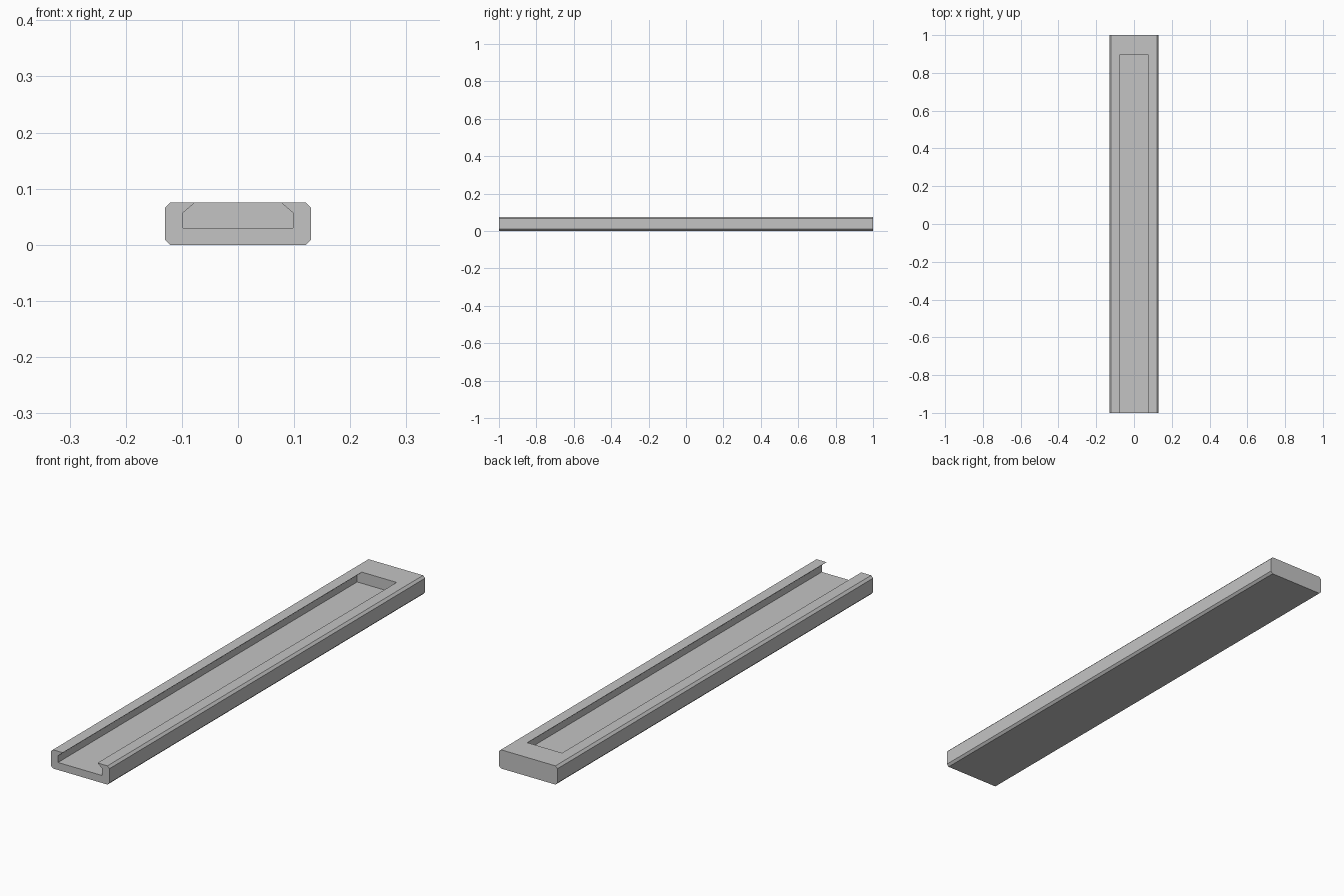
import bpy
import bmesh

default = bpy.data.objects.get("Cube")
if default:
    bpy.data.objects.remove(default, do_unlink=True)

# Overall sizes
HALF_W, HEIGHT, HALF_L, BEVEL = 0.13, 0.075, 1.0, 0.009
FLOOR, WALL_TOP = 0.03, 0.057
SLOT_HALF, LIP_HALF, SLOT_END = 0.098, 0.077, 0.895
OVER = 0.05

grey = bpy.data.materials.new("plain grey")
grey.use_nodes = True
colour = (0.55, 0.55, 0.55, 1)
grey.diffuse_color = colour
grey.node_tree.nodes["Principled BSDF"].inputs["Base Color"].default_value = colour


def prism(name, half_profile, y0, y1):
    """Mirror a right-hand (x, z) profile, listed bottom to top, and extrude it along y."""
    outline = half_profile + [(-x, z) for x, z in reversed(half_profile)]
    bm = bmesh.new()
    face = bm.faces.new([bm.verts.new((x, y0, z)) for x, z in outline])
    grown = bmesh.ops.extrude_face_region(bm, geom=[face])["geom"]
    moved = [g for g in grown if isinstance(g, bmesh.types.BMVert)]
    bmesh.ops.translate(bm, verts=moved, vec=(0, y1 - y0, 0))
    bmesh.ops.recalc_face_normals(bm, faces=bm.faces)
    mesh = bpy.data.meshes.new(name)
    bm.to_mesh(mesh)
    bm.free()
    mesh.materials.append(grey)
    obj = bpy.data.objects.new(name, mesh)
    bpy.context.collection.objects.link(obj)
    return obj


# Long bar with chamfered edges
rail = prism("slotted_rail", [
    (HALF_W - BEVEL, 0), (HALF_W, BEVEL),
    (HALF_W, HEIGHT - BEVEL), (HALF_W - BEVEL, HEIGHT),
], -HALF_L, HALF_L)

# Undercut slot, open at the front and closed at the back
slot = prism("slot_cutter", [
    (SLOT_HALF, FLOOR), (SLOT_HALF, WALL_TOP),
    (LIP_HALF, HEIGHT), (LIP_HALF, HEIGHT + OVER),
], -HALF_L - OVER, SLOT_END)
slot.hide_render = True

cut = rail.modifiers.new("slot", "BOOLEAN")
cut.operation = "DIFFERENCE"
cut.solver = "EXACT"
cut.object = slot

# Apply the cut and discard the cutter
bpy.context.view_layer.objects.active = rail
rail.select_set(True)
bpy.ops.object.modifier_apply(modifier=cut.name)
bpy.data.objects.remove(slot, do_unlink=True)
